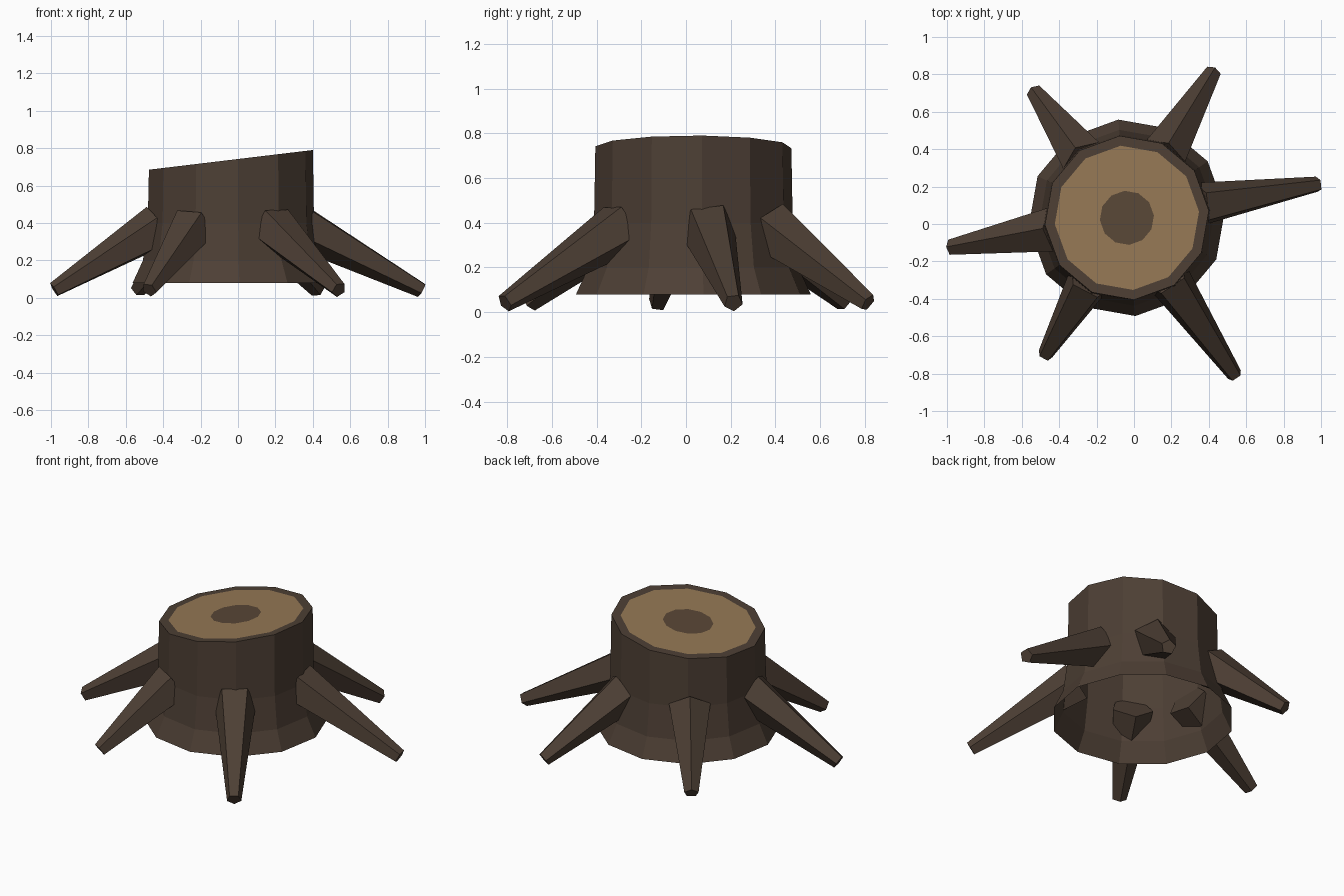
import bpy, bmesh
from math import sin, cos, radians
from mathutils import Vector, Matrix

if "Cube" in bpy.data.objects:
    bpy.data.objects.remove(bpy.data.objects["Cube"])

CX, CY, SIDES = -0.038, 0.033, 12


def material(name, rgb):
    m = bpy.data.materials.new(name)
    m.diffuse_color = (*rgb, 1)
    m.use_nodes = True
    m.node_tree.nodes["Principled BSDF"].inputs["Base Color"].default_value = m.diffuse_color
    return m


bark = material("bark", (0.075, 0.050, 0.035))
wood = material("cut_wood", (0.30, 0.19, 0.09))
heart = material("heartwood", (0.10, 0.063, 0.037))


def make_object(name, bm, mat):
    bmesh.ops.recalc_face_normals(bm, faces=bm.faces)
    me = bpy.data.meshes.new(name)
    bm.to_mesh(me)
    bm.free()
    me.materials.append(mat)
    ob = bpy.data.objects.new(name, me)
    bpy.context.collection.objects.link(ob)
    return ob


def cut_z(x):
    # slanted saw cut plane
    return 0.742 + 0.12 * x


def ring(bm, r, z=None):
    verts = []
    for i in range(SIDES):
        a = radians(5 + 360 / SIDES * i)
        x, y = CX + r * cos(a), CY + r * sin(a)
        verts.append(bm.verts.new((x, y, cut_z(x) if z is None else z)))
    return verts


def bridge(bm, a, b):
    for i in range(SIDES):
        j = (i + 1) % SIDES
        bm.faces.new((a[i], a[j], b[j], b[i]))


# Trunk: flared bark shell, open underneath, with a bark rim around the cut
bm = bmesh.new()
rings = [ring(bm, r, z) for r, z in
         ((0.527, 0.08), (0.472, 0.20), (0.446, 0.40), (0.44, None), (0.387, None))]
for lower, upper in zip(rings, rings[1:]):
    bridge(bm, lower, upper)
make_object("trunk", bm, bark)

# Cut face: pale wood ring
bm = bmesh.new()
bridge(bm, ring(bm, 0.387), ring(bm, 0.145))
ob = make_object("cut_face", bm, wood)

# Heartwood: dark centre of the cut
bm = bmesh.new()
bm.faces.new(ring(bm, 0.145))
make_object("heartwood", bm, heart)

# Roots: five-sided tapered spikes running out and down to the ground
tips = [(0.983, 0.212), (0.425, 0.815), (-0.535, 0.71),
        (-0.982, -0.125), (-0.475, -0.70), (0.54, -0.81)]
for n, (x, y) in enumerate(tips, 1):
    tip = Vector((x, y, 0.042))
    out = Vector((x - CX, y - CY, 0)).normalized()
    base = Vector((CX, CY, 0.38)) + out * 0.39
    axis = tip - base
    rot = Vector((0, 0, 1)).rotation_difference(axis).to_matrix().to_4x4()
    bm = bmesh.new()
    bmesh.ops.create_cone(bm, cap_ends=True, segments=5, radius1=0.125,
                          radius2=0.043, depth=axis.length,
                          matrix=Matrix.Translation((base + tip) / 2) @ rot)
    make_object(f"root_{n}", bm, bark)
